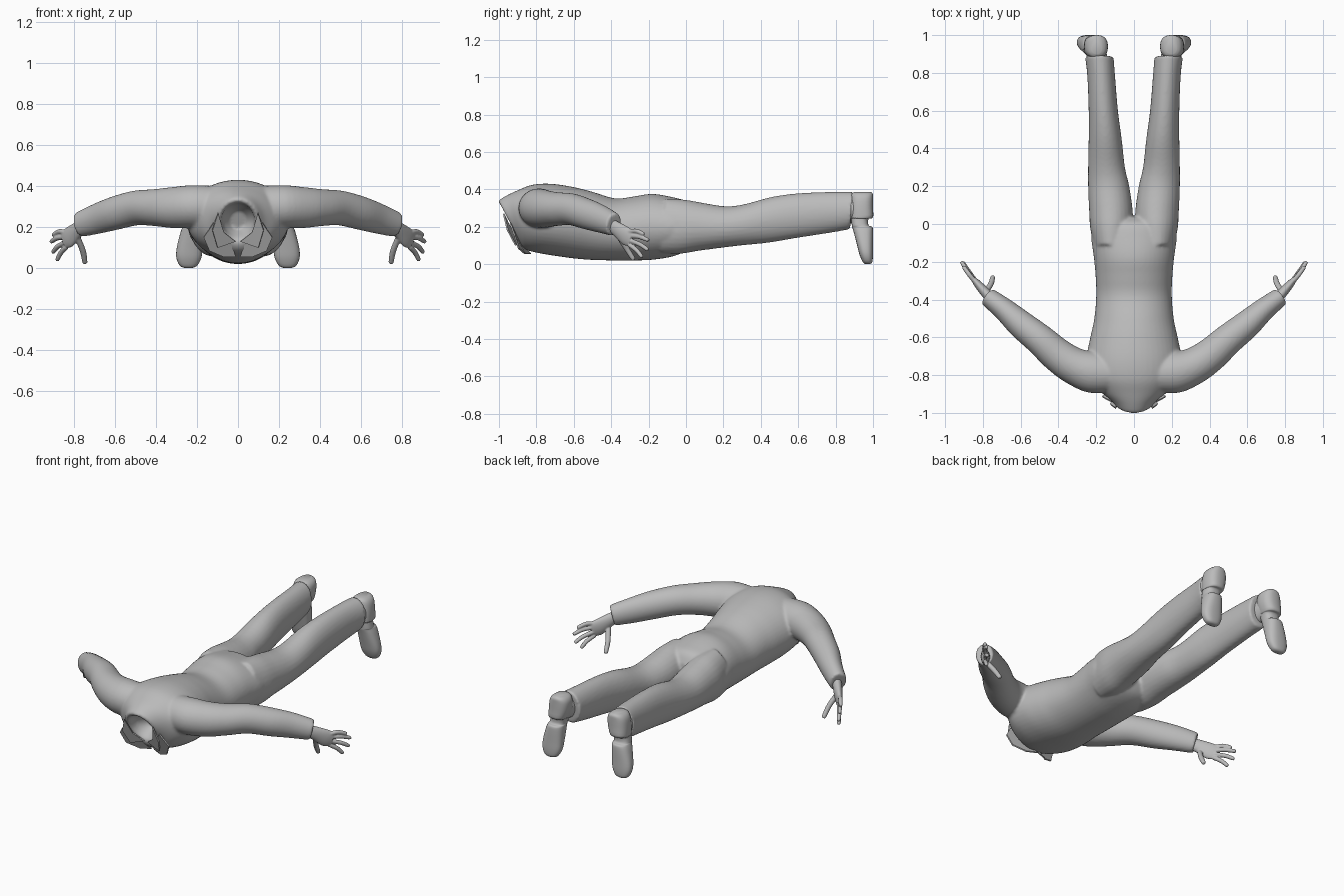
import bpy, bmesh, math
from mathutils import Vector as V

if "Cube" in bpy.data.objects:
    bpy.data.objects.remove(bpy.data.objects["Cube"])

cloth = bpy.data.materials.new("plain grey")
cloth.diffuse_color = (0.5, 0.5, 0.5, 1)
cloth.use_nodes = True
cloth.node_tree.nodes["Principled BSDF"].inputs["Base Color"].default_value = cloth.diffuse_color


def finish(name, bm, smooth=True):
    bmesh.ops.recalc_face_normals(bm, faces=bm.faces)
    me = bpy.data.meshes.new(name)
    bm.to_mesh(me)
    bm.free()
    me.materials.append(cloth)
    for p in me.polygons:
        p.use_smooth = smooth
    ob = bpy.data.objects.new(name, me)
    bpy.context.collection.objects.link(ob)
    return ob


def spline(a, b, c, d, t):
    return 0.5 * (2 * b + (c - a) * t + (2 * a - 5 * b + 4 * c - d) * t * t
                  + (3 * b - a - 3 * c + d) * t ** 3)


def loft(name, rings, seg=28, power=1.0, steps=4):
    """Skin through rings (centre, half axis, half axis), smoothed lengthwise."""
    fine = []
    n = len(rings)
    for i in range(n - 1):
        four = [rings[min(max(i + k, 0), n - 1)] for k in (-1, 0, 1, 2)]
        for s in range(steps):
            fine.append([spline(*[r[j] for r in four], s / steps) for j in range(3)])
    fine.append(rings[-1])
    bm = bmesh.new()
    loops = []
    for c, u, v in fine:
        loop = []
        for k in range(seg):
            a = 2 * math.pi * k / seg
            ca, sa = math.cos(a), math.sin(a)
            p = c + u * math.copysign(abs(ca) ** power, ca) + v * math.copysign(abs(sa) ** power, sa)
            loop.append(bm.verts.new(p))
        loops.append(loop)
    for a, b in zip(loops, loops[1:]):
        for k in range(seg):
            bm.faces.new((a[k], a[k - 1], b[k - 1], b[k]))
    bm.faces.new(loops[0])
    bm.faces.new(loops[-1])
    return finish(name, bm)


def tube(name, pts, seg=28):
    """Tube through (x, y, z, half width, half height)."""
    rings = []
    for i, p in enumerate(pts):
        d = V(pts[min(i + 1, len(pts) - 1)][:3]) - V(pts[max(i - 1, 0)][:3])
        u = d.cross(V((0, 0, 1))).normalized()
        v = u.cross(d).normalized()
        rings.append((V(p[:3]), u * p[3], v * p[4]))
    return loft(name, rings, seg)


def plate(name, pts):
    bm = bmesh.new()
    bm.faces.new([bm.verts.new(p) for p in pts])
    ob = finish(name, bm, False)
    m = ob.modifiers.new("thickness", 'SOLIDIFY')
    m.thickness = 0.008
    m.offset = 0
    return ob


def join(name, parts):
    with bpy.context.temp_override(active_object=parts[0], object=parts[0],
                                   selected_objects=parts, selected_editable_objects=parts):
        bpy.ops.object.join()
    parts[0].name = name
    return parts[0]


def fuse(ob, voxel, repeat):
    m = ob.modifiers.new("fuse", 'REMESH')
    m.mode = 'VOXEL'
    m.voxel_size = voxel
    m.use_smooth_shade = True
    s = ob.modifiers.new("soften", 'SMOOTH')
    s.factor = 0.5
    s.iterations = repeat


# Jacket body: top y, top z, bottom y, bottom z, half width; starts inside the neck hole
body = [(-.86, .28, -.82, .19, .04), (-.93, .31, -.86, .165, .075), (-.99, .32, -.885, .145, .082),
        (-1.0, .34, -.895, .125, .1), (-.96, .367, -.88, .095, .13), (-.9, .395, -.85, .075, .19),
        (-.82, .425, -.78, .058, .245), (-.72, .43, -.68, .042, .25), (-.6, .412, -.59, .03, .23),
        (-.5, .387, -.5, .023, .21), (-.38, .352, -.38, .02, .2), (-.28, .362, -.28, .02, .203),
        (-.18, .376, -.18, .024, .212), (-.07, .358, -.07, .042, .225), (.0, .335, .0, .075, .2),
        (.035, .28, .035, .13, .1)]
torso = loft("torso", [(V((0, (a + c) / 2, (b + d) / 2)), V((w, 0, 0)), V((0, (a - c) / 2, (b - d) / 2)))
                       for a, b, c, d, w in body], seg=48)

# Trouser legs: y, inner x, outer x, bottom z, top z
leg = [(-.12, .03, .212, .06, .35), (-.02, .008, .232, .056, .345), (.08, .008, .238, .072, .328),
       (.2, .025, .243, .088, .31), (.3, .048, .243, .1, .32), (.45, .065, .24, .115, .36),
       (.6, .085, .24, .14, .38), (.78, .1, .247, .168, .387), (.885, .108, .259, .187, .388)]
# Sleeves: centre, half width, half height
sleeve = [(.1, -.79, .3, .1, .1), (.22, -.785, .3, .11, .105), (.32, -.75, .295, .098, .1),
          (.41, -.69, .295, .09, .09), (.5, -.61, .293, .082, .085), (.6, -.53, .268, .074, .082),
          (.69, -.45, .24, .06, .074), (.775, -.385, .212, .05, .062)]
suit = [torso]
for s in (1, -1):
    suit.append(loft("leg", [(V((s * (a + b) / 2, y, (c + d) / 2)), V(((b - a) / 2, 0, 0)),
                              V((0, (d - c) * .04, (d - c) / 2))) for y, a, b, c, d in leg]))
    suit.append(tube("sleeve", [(s * p[0],) + p[1:] for p in sleeve]))
fuse(join("suit", suit), .008, 7)

# Shoes: z, centre x, half width, front y, sole y
shoe = [(.001, .242, .02, .957, .985), (.012, .242, .043, .945, .996), (.05, .24, .061, .928, 1.0),
        (.1, .236, .063, .915, 1.0), (.17, .226, .056, .897, 1.0), (.2, .221, .05, .888, .996),
        (.207, .22, .049, .887, .976), (.243, .213, .05, .882, .976), (.25, .211, .054, .88, 1.0),
        (.3, .203, .062, .877, 1.0), (.35, .199, .06, .88, 1.0), (.375, .198, .047, .884, .999),
        (.386, .198, .028, .9, .99)]
# Fingers: knuckle to tip, with the thumb last
fingers = [((.838, -.31, .172), (.872, -.268, .178), (.9, -.23, .163)),
           ((.843, -.3, .152), (.882, -.25, .147), (.91, -.205, .13)),
           ((.843, -.295, .125), (.88, -.245, .105), (.902, -.208, .08)),
           ((.838, -.302, .103), (.865, -.265, .075), (.882, -.238, .042)),
           ((.785, -.36, .15), (.758, -.318, .085), (.748, -.283, .03))]
for s, side in ((1, "right"), (-1, "left")):
    loft(side + "_shoe", [(V((s * x, (a + b) / 2, z)), V((w, 0, 0)), V((0, (b - a) / 2, 0)))
                          for z, x, w, a, b in shoe], power=.8, steps=3)
    tube(side + "_ankle", [(s * .19, .84, .29, .055, .075), (s * .198, .89, .295, .055, .075),
                           (s * .2, .93, .295, .05, .07)])
    # Hand fused from palm and fingers
    hand = [tube("palm", [(s * .745, -.41, .215, .026, .034), (s * .785, -.365, .185, .026, .04),
                          (s * .825, -.32, .15, .021, .05), (s * .85, -.292, .135, .013, .042)])]
    for a, b, c in fingers:
        r = .0125 if c[0] > .8 else .015
        tip = V(c) + (V(c) - V(b)).normalized() * .008
        hand.append(tube("finger", [(s * p[0], p[1], p[2], q, q) for p, q in
                                    ((a, r), (b, r), (c, r * .85), (tip, r * .4))], 12))
    fuse(join(side + "_hand", hand), .004, 3)
    # Shirt collar flap and jacket lapel
    plate(side + "_collar", [(s * .098, -.975, .27), (s * .125, -.955, .185), (s * .1, -.91, .1),
                             (s * .012, -.9, .13), (s * .07, -.93, .175)])
    plate(side + "_lapel", [(s * .12, -.94, .22), (s * .168, -.915, .15), (s * .14, -.895, .085),
                            (s * .07, -.86, .055), (s * .01, -.83, .055), (s * .03, -.885, .11)])
